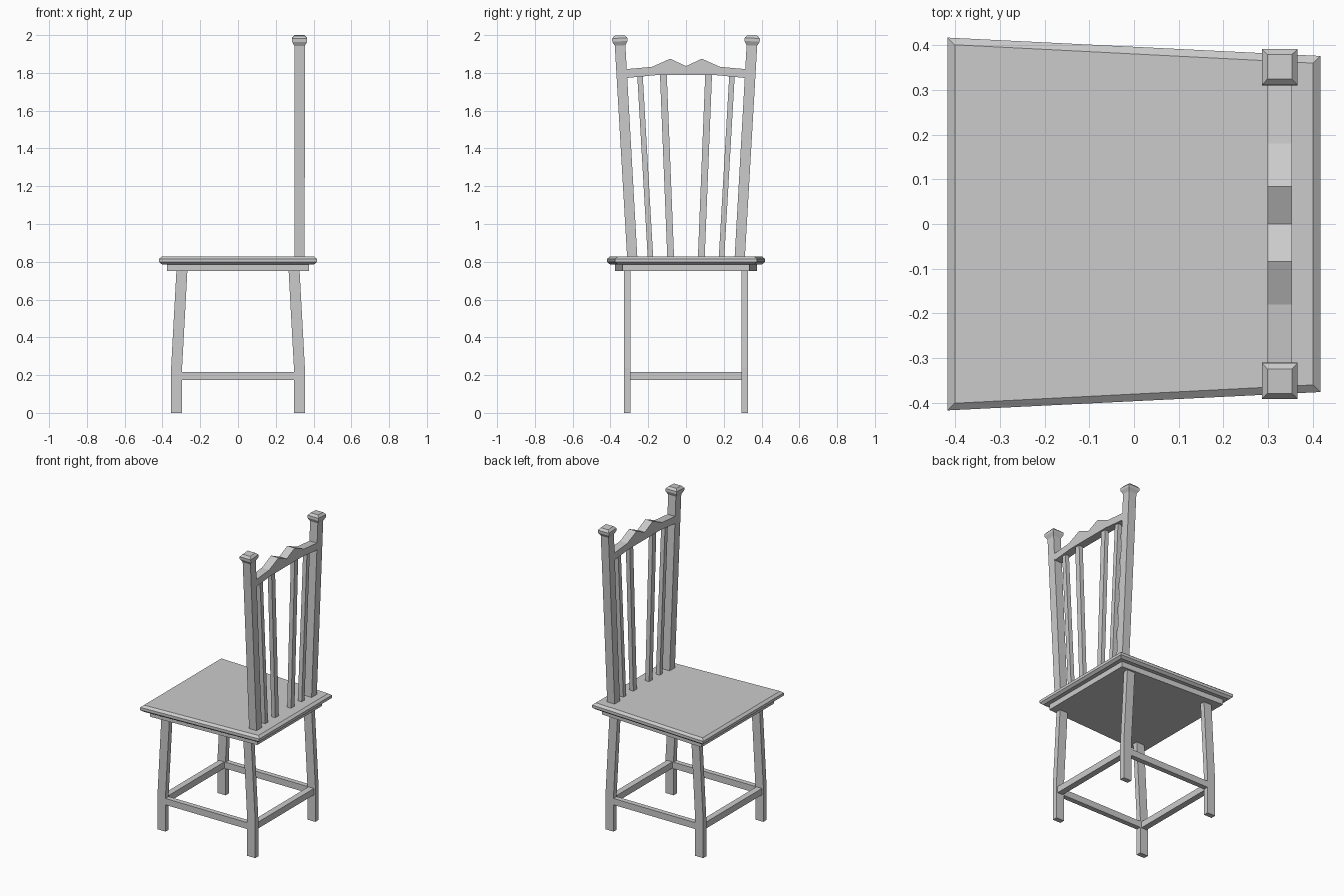
import bpy
from mathutils import Vector

if "Cube" in bpy.data.objects:
    bpy.data.objects.remove(bpy.data.objects["Cube"])


def mesh_object(name, verts, faces):
    me = bpy.data.meshes.new(name)
    me.from_pydata(verts, [], faces)
    me.update()
    ob = bpy.data.objects.new(name, me)
    bpy.context.collection.objects.link(ob)
    return ob


def loft(name, rings):
    """Skin a stack of equal-length rings and cap both ends."""
    n = len(rings[0])
    verts = [p for ring in rings for p in ring]
    faces = [tuple(reversed(range(n))), tuple(range(len(verts) - n, len(verts)))]
    for r in range(len(rings) - 1):
        for i in range(n):
            a, b = r * n + i, r * n + (i + 1) % n
            faces.append((a, b, b + n, a + n))
    return mesh_object(name, verts, faces)


def rect(x, y, z, hx, hy, slope=0.0):
    """Rectangle ring; slope tilts it to stay square to a leaning post."""
    return [(x + sx * hx, y + sy * hy, z - sy * hy * slope)
            for sx, sy in ((-1, -1), (1, -1), (1, 1), (-1, 1))]


def trapezoid(z, x, y_front, y_back):
    return [(-x, -y_front, z), (x, -y_back, z), (x, y_back, z), (-x, y_front, z)]


# Seat board with chamfered rim, and the apron beneath
seat = [(0.785, 0.016), (0.798, 0), (0.816, 0), (0.829, 0.016)]
loft("seat", [trapezoid(z, 0.417 - i, 0.417 - i, 0.376 - i) for z, i in seat])
loft("seat_apron", [trapezoid(z, 0.375, 0.375, 0.336) for z in (0.75, 0.787)])

X_BACK = 0.326
for side, label in ((-1, "right"), (1, "left")):
    # Legs, straight at the foot and leaning inward above the stretchers
    for end, where in ((-1, "front"), (1, "back")):
        loft(f"{where}_leg_{label}",
             [rect(end * x, side * 0.311, z, 0.029, 0.0165)
              for x, z in ((0.325, 0), (0.325, 0.24), (0.297, 0.752))])
    # Side stretcher
    loft(f"side_stretcher_{label}",
         [rect(0, side * 0.311, z, 0.30, 0.0165) for z in (0.175, 0.217)])

    # Leaning back post with a flared square cap
    slope = 0.067 / 1.17
    def centre(z):
        return side * (0.285 + (z - 0.829) * slope)
    loft(f"back_post_{label}",
         [rect(X_BACK, centre(z), z, h, h, side * slope)
          for z, h in ((0.81, 0.027), (1.948, 0.028))])
    loft(f"post_cap_{label}",
         [rect(X_BACK, centre(z), z, h, h, side * slope)
          for z, h in ((1.945, 0.028), (1.967, 0.04), (1.984, 0.04), (1.998, 0.027))])

    # Slim spindles fanning out toward the top rail
    for part, y0, y1, hy in (("inner", 0.081, 0.12, 0.018), ("outer", 0.188, 0.244, 0.0145)):
        loft(f"{part}_spindle_{label}",
             [rect(X_BACK, side * y0, 0.82, 0.014, hy),
              rect(X_BACK, side * y1, 1.795, 0.014, hy)])

# Front and back stretchers
for end, where in ((-1, "front"), (1, "back")):
    loft(f"{where}_stretcher",
         [rect(end * 0.325, 0, z, 0.02, 0.30) for z in (0.175, 0.217)])

# Crest rail with two peaks, extruded from a half profile mirrored across y
top = [(0.325, 1.819), (0.18, 1.832), (0.084, 1.875)]
bottom = [(0.16, 1.788), (0.325, 1.772)]
profile = ([(-y, z) for y, z in top] + [(0, 1.836)] + top[::-1]
           + bottom[::-1] + [(-y, z) for y, z in bottom])
profile.reverse()
loft("crest_rail", [[(X_BACK + s * 0.027, y, z) for y, z in profile] for s in (-1, 1)])
